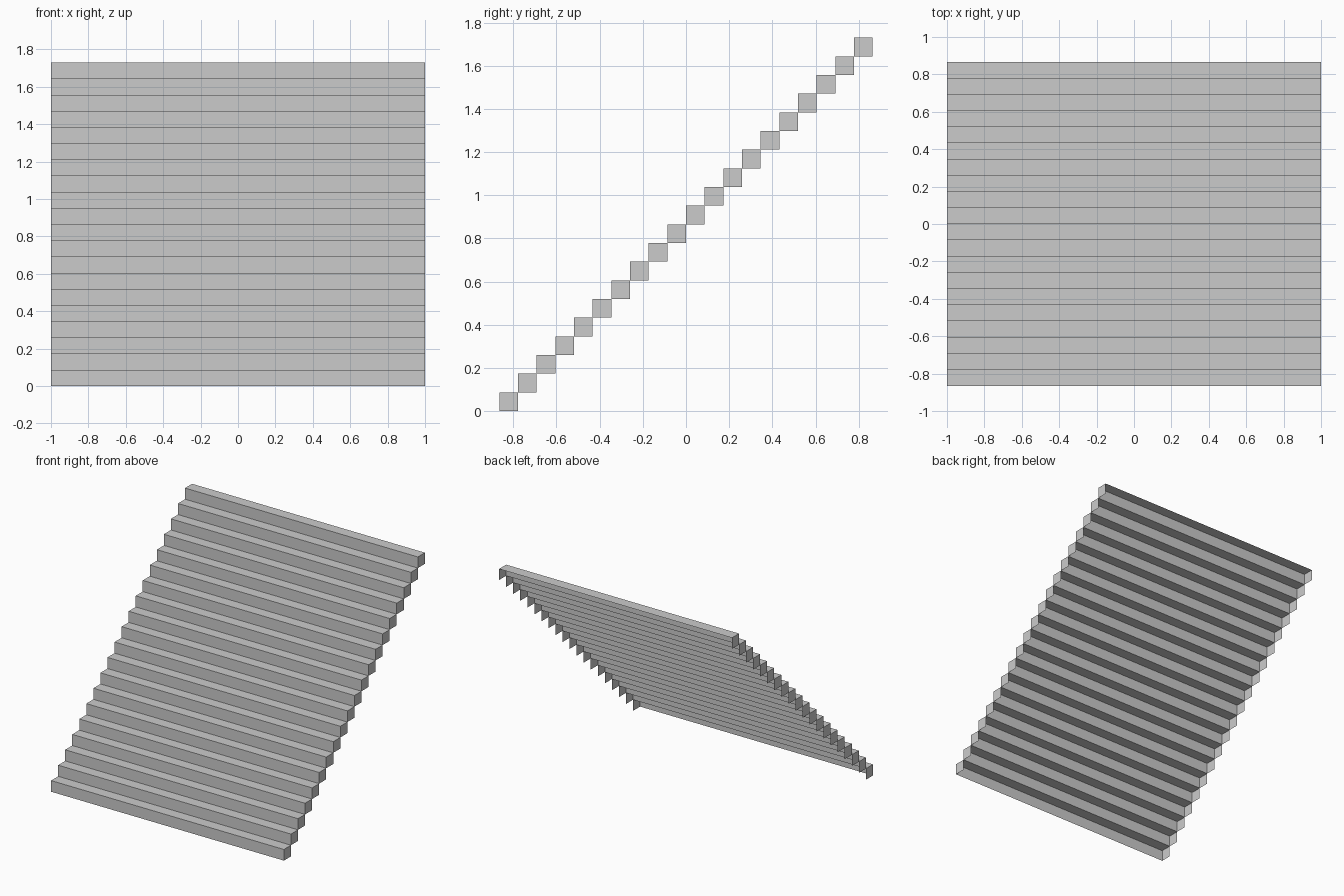
import bpy
import bmesh

if "Cube" in bpy.data.objects:
    bpy.data.objects.remove(bpy.data.objects["Cube"])

STEPS = 20
SIZE = 1.73 / STEPS   # rise and run of each step
WIDTH = 2.0

# Straight flight of hollow steps: riser, tread and two square end caps,
# open at the back and underneath
for i in range(STEPS):
    y = (i - (STEPS - 1) / 2) * SIZE
    z = (i + 0.5) * SIZE
    bpy.ops.mesh.primitive_cube_add(size=1, location=(0, y, z))
    step = bpy.context.object
    step.name = f"stair_step_{i + 1:02d}"
    step.scale = (WIDTH, SIZE, SIZE)

    # Remove the back and bottom faces
    bm = bmesh.new()
    bm.from_mesh(step.data)
    bm.normal_update()
    hidden = [f for f in bm.faces if f.normal.y > 0.5 or f.normal.z < -0.5]
    bmesh.ops.delete(bm, geom=hidden, context='FACES')
    bm.to_mesh(step.data)
    bm.free()
